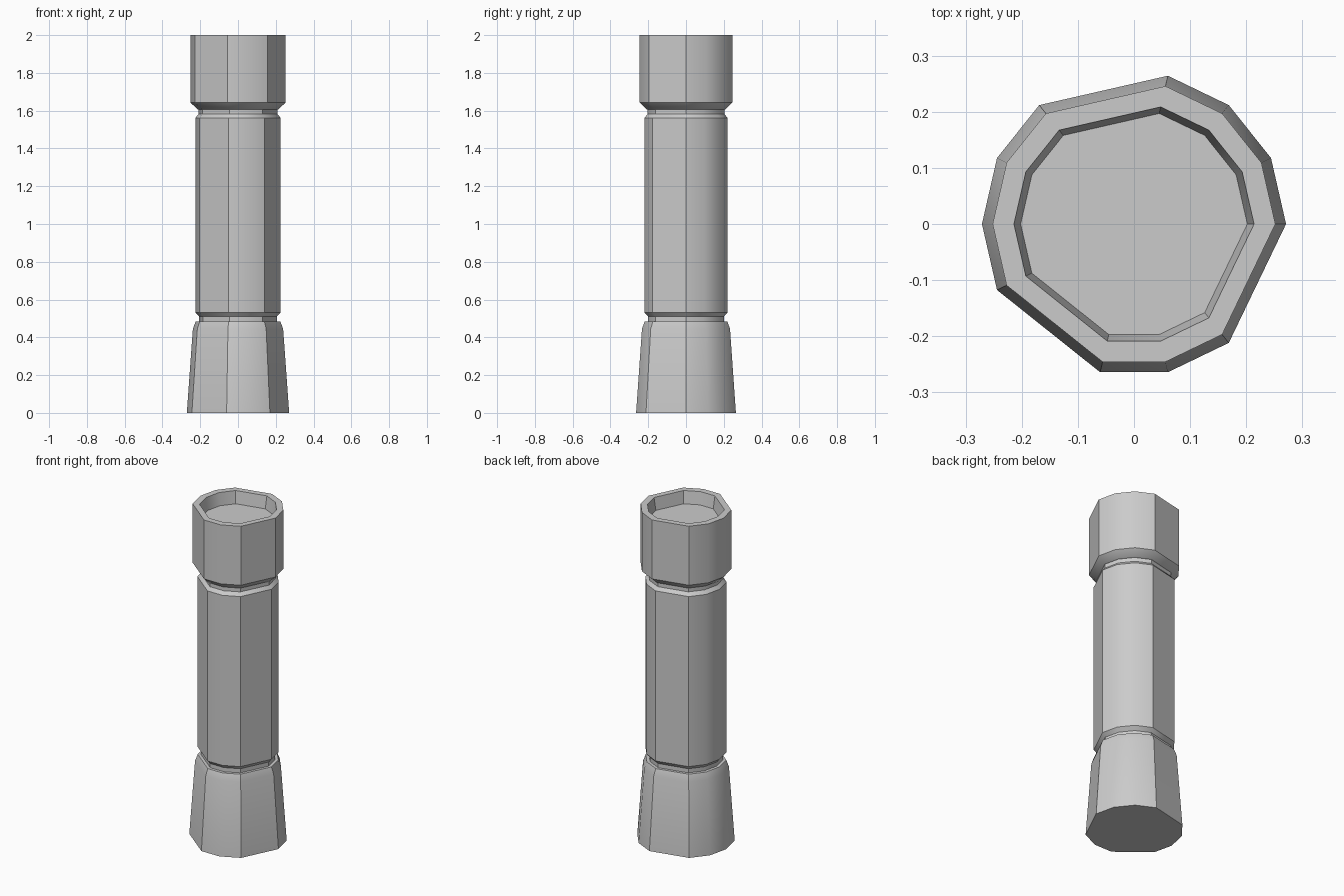
import bpy
import bmesh
from math import sin, cos, pi, radians

if "Cube" in bpy.data.objects:
    bpy.data.objects.remove(bpy.data.objects["Cube"])

# 14-sided cross-section with three corners cut away
ANGLES = [2 * pi * k / 14 for k in range(14) if k not in (4, 9, 13)]


def lathe(name, profile, cap_start=False, cap_end=False):
    """Loft the cross-section through a list of (radius, z) points."""
    bm = bmesh.new()
    rings = [[bm.verts.new((r * cos(a), r * sin(a), z)) for a in ANGLES]
             for r, z in profile]
    n = len(ANGLES)
    for lo, hi in zip(rings, rings[1:]):
        for i in range(n):
            j = (i + 1) % n
            bm.faces.new((lo[i], lo[j], hi[j], hi[i]))
    if cap_start:
        bm.faces.new(rings[0][::-1])
    if cap_end:
        bm.faces.new(rings[-1])
    mesh = bpy.data.meshes.new(name)
    bm.to_mesh(mesh)
    bm.free()
    obj = bpy.data.objects.new(name, mesh)
    bpy.context.collection.objects.link(obj)
    bpy.ops.object.select_all(action='DESELECT')
    obj.select_set(True)
    bpy.context.view_layer.objects.active = obj
    bpy.ops.object.shade_smooth_by_angle(angle=radians(30))
    return obj


# Flared foot with a bevelled shoulder and the lower neck
lathe("base", [(0.271, 0), (0.239, 0.445), (0.224, 0.485), (0.206, 0.485),
               (0.206, 0.51)], cap_start=True)

# Straight handle with bevelled ends and the upper neck
lathe("handle", [(0.206, 0.51), (0.226, 0.532), (0.226, 1.562),
                 (0.208, 1.582), (0.208, 1.606)])

# Wider head with a rim and a recessed floor
lathe("head", [(0.208, 1.606), (0.215, 1.608), (0.252, 1.643), (0.252, 2.0),
               (0.214, 2.0), (0.202, 1.925)], cap_end=True)
